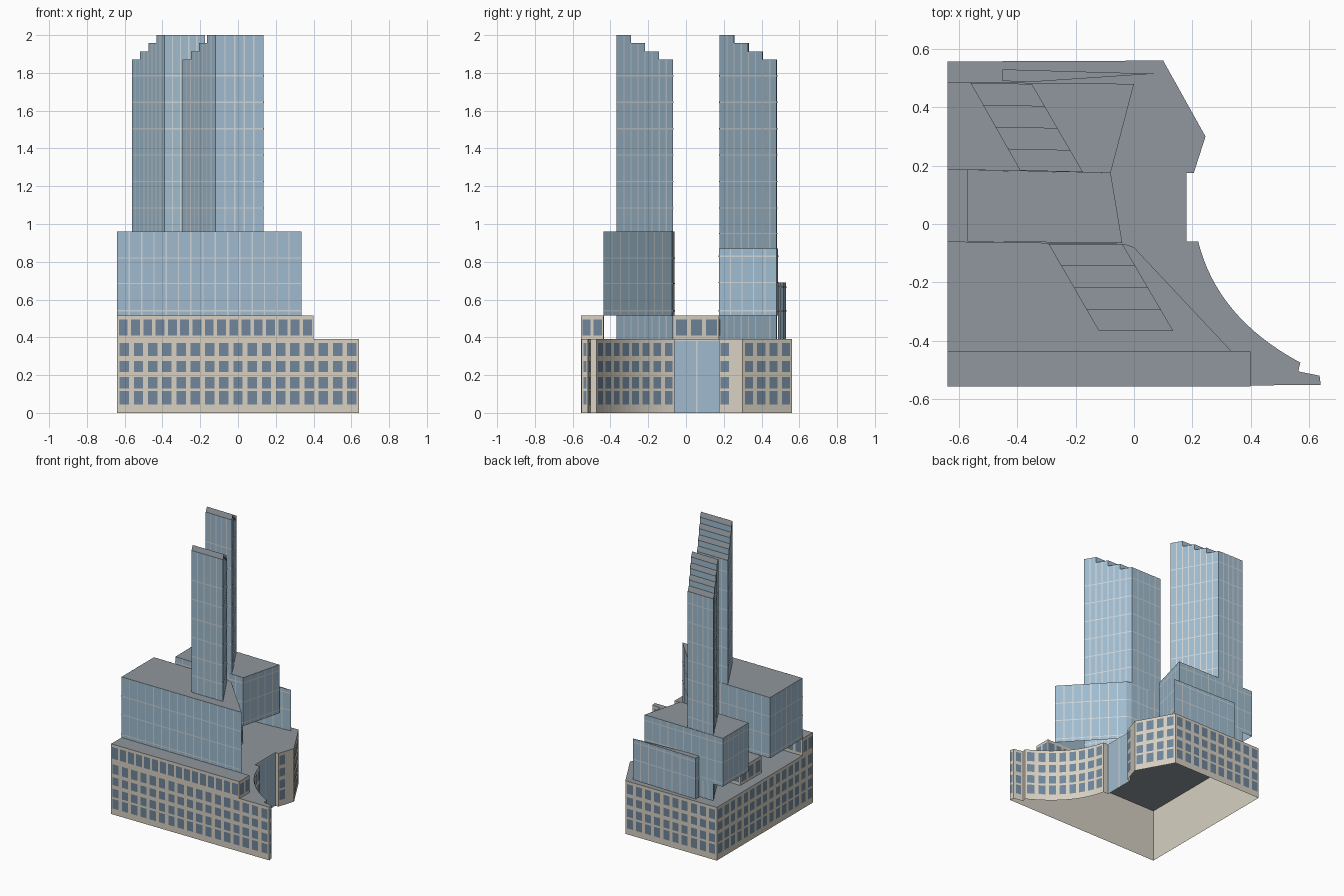
import bpy, bmesh
from mathutils import Vector

if "Cube" in bpy.data.objects:
    bpy.data.objects.remove(bpy.data.objects["Cube"])


def material(name, rgb):
    m = bpy.data.materials.new(name)
    m.diffuse_color = (*rgb, 1)
    m.use_nodes = True
    m.node_tree.nodes["Principled BSDF"].inputs["Base Color"].default_value = m.diffuse_color
    return m


STONE = material("stone", (0.68, 0.63, 0.54))
ROOF = material("roof_grey", (0.28, 0.31, 0.34))
GLASS = material("glass", (0.35, 0.50, 0.62))
PANE = material("window_pane", (0.16, 0.24, 0.33))
BAR = material("mullion", (0.62, 0.66, 0.68))


def finish(name, bm, mats):
    me = bpy.data.meshes.new(name)
    bm.to_mesh(me)
    bm.free()
    for m in mats:
        me.materials.append(m)
    ob = bpy.data.objects.new(name, me)
    bpy.context.collection.objects.link(ob)
    return ob


def face(bm, pts, mat=0):
    f = bm.faces.new([bm.verts.new(p) for p in pts])
    f.material_index = mat
    return f


def panel(bm, p0, p1, s0, s1, z0, z1, off=0.002, mat=0):
    """Flat quad just outside wall p0-p1, from fraction s0 to s1."""
    a, b = Vector(p0), Vector(p1)
    d = b - a
    n = Vector((d.y, -d.x)).normalized() * off
    u, v = a + d * s0 + n, a + d * s1 + n
    face(bm, [(u.x, u.y, z0), (v.x, v.y, z0), (v.x, v.y, z1), (u.x, u.y, z1)], mat)


def prism(name, pts, z0, z1, wall, glass_walls=()):
    """Open-bottomed block over a counter-clockwise footprint."""
    bm = bmesh.new()
    for i, p in enumerate(pts):
        q = pts[(i + 1) % len(pts)]
        face(bm, [(*p, z0), (*q, z0), (*q, z1), (*p, z1)], 2 if i in glass_walls else 0)
    face(bm, [(*p, z1) for p in pts], 1)
    bmesh.ops.remove_doubles(bm, verts=bm.verts, dist=1e-5)
    return finish(name, bm, [wall, ROOF, GLASS])


def windows(name, walls, rows):
    """walls: (start, end, column count, filled share of a column)"""
    bm = bmesh.new()
    for p0, p1, n, fill in walls:
        for i in range(n):
            for z0, z1 in rows:
                panel(bm, p0, p1, (i + 0.5 - fill / 2) / n, (i + 0.5 + fill / 2) / n, z0, z1)
    return finish(name, bm, [PANE])


def grid(bm, p0, p1, z0, z1, cols, levels, top=None, w=0.007):
    """Glazing bars on one wall; top(t) gives the wall height at fraction t."""
    length = (Vector(p1) - Vector(p0)).length
    for i in range(1, cols):
        t = i / cols
        h = w / 2 / length
        panel(bm, p0, p1, t - h, t + h, z0, top(t) if top else z1)
    for z in levels:
        panel(bm, p0, p1, 0, 1, z - w / 2, z + w / 2)


def glass_block(name, pts, z0, z1, levels, pitch=0.065):
    prism(name, pts, z0, z1, GLASS)
    bm = bmesh.new()
    for i, p in enumerate(pts):
        q = pts[(i + 1) % len(pts)]
        n = max(1, round((Vector(q) - Vector(p)).length / pitch))
        grid(bm, p, q, z0, z1, n, levels)
    finish(name + "_mullions", bm, [BAR])


# Podium with a sweeping concave right side and a glass entrance recess
P0, C, P2 = Vector((0.57, -0.475)), Vector((0.285, -0.3225)), Vector((0.22, -0.06))
curve = []
for i in range(17):
    t = i / 16
    curve.append(tuple(P0 * (1 - t) ** 2 + C * 2 * t * (1 - t) + P2 * t * t))
tip = [(-0.64, -0.557), (0.64, -0.552), (0.636, -0.52), (0.563, -0.505)]
rest = [(0.18, -0.06), (0.18, 0.175), (0.205, 0.175), (0.245, 0.30), (0.10, 0.56), (-0.64, 0.557)]
outline = tip + curve + rest
entrance = len(tip) + len(curve)
prism("podium", outline, 0, 0.39, STONE, (entrance,))
walls = [(tip[0], tip[1], 17, 0.66), (tip[1], tip[2], 1, 0.5), (tip[2], tip[3], 1, 0.5),
         (rest[2], Vector(rest[2]).lerp(Vector(rest[3]), 0.5), 1, 0.7),
         (rest[3], rest[4], 4, 0.66), (rest[4], rest[5], 10, 0.66), (rest[5], tip[0], 15, 0.66)]
walls += [(curve[i], curve[i + 2], 1, 0.66) for i in range(0, 16, 2)]
windows("podium_windows", walls, [(0.045, 0.115), (0.13, 0.19), (0.217, 0.275), (0.30, 0.37)])
bm = bmesh.new()
grid(bm, rest[0], rest[1], 0, 0.39, 2, [0.385])
finish("entrance_mullions", bm, [BAR])

# Low stone storeys on the podium roof
front = [(-0.64, -0.557), (0.40, -0.557), (0.40, -0.437), (-0.64, -0.435)]
middle = [(-0.57, -0.06), (-0.04, -0.065), (-0.08, 0.175), (-0.57, 0.185)]
for name, pts, counts in (("front_storey", front, (16, 2, 16, 2)),
                          ("middle_storey", middle, (8, 3, 8, 3))):
    prism(name, pts, 0.39, 0.515, STONE)
    windows(name + "_windows",
            [(pts[i], pts[(i + 1) % 4], counts[i], 0.72) for i in range(4)], [(0.41, 0.495)])

# Glass mid-rise blocks
glass_block("front_block", [(-0.64, -0.437), (0.335, -0.437), (0.0, -0.08), (-0.035, -0.068),
                            (-0.64, -0.06)], 0.515, 0.96, [0.54, 0.685, 0.82])
glass_block("rear_block", [(-0.64, 0.187), (-0.08, 0.175), (0.0, 0.48), (-0.64, 0.487)],
            0.515, 0.87, [0.54, 0.69, 0.83])
glass_block("rear_wedge", [(-0.35, 0.487), (0.07, 0.515), (-0.45, 0.53), (-0.45, 0.49)],
            0.39, 0.69, [0.54, 0.665])

# Slanted towers with stepped crowns, highest at the front
STEPS = [2.0, 1.957, 1.913, 1.87]
LEVELS = [0.54, 0.68, 0.82, 0.95, 1.085, 1.225, 1.365, 1.505, 1.645, 1.785]


def tower(name, fl, fr, br, bl):
    prof = [(0, 0.39)]
    for k, z in enumerate(STEPS):
        prof += [(k / 4, z), ((k + 1) / 4, z)]
    prof.append((1, 0.39))
    left = [(*Vector(fl).lerp(Vector(bl), t), z) for t, z in prof]
    right = [(*Vector(fr).lerp(Vector(br), t), z) for t, z in prof]
    bm = bmesh.new()
    face(bm, left)
    face(bm, right[::-1])
    for i in range(len(prof) - 1):
        flat = prof[i][1] == prof[i + 1][1]
        face(bm, [left[i], right[i], right[i + 1], left[i + 1]], 1 if flat else 0)
    bmesh.ops.remove_doubles(bm, verts=bm.verts, dist=1e-5)
    bmesh.ops.recalc_face_normals(bm, faces=bm.faces)
    finish(name, bm, [GLASS, ROOF])

    def top(t):
        return STEPS[min(3, int(t * 4 + 1e-6))]
    bm = bmesh.new()
    grid(bm, fl, fr, 0.39, 2.0, 5, LEVELS)
    grid(bm, fr, br, 0.39, 0, 8, LEVELS, top)
    grid(bm, br, bl, 0.39, 1.87, 5, LEVELS)
    grid(bm, bl, fl, 0.39, 0, 8, LEVELS, lambda t: top(1 - t))
    finish(name + "_mullions", bm, [BAR])


tower("front_tower", (-0.12, -0.367), (0.135, -0.367), (-0.04, -0.068), (-0.293, -0.068))
tower("rear_tower", (-0.39, 0.183), (-0.175, 0.178), (-0.35, 0.48), (-0.56, 0.483))
